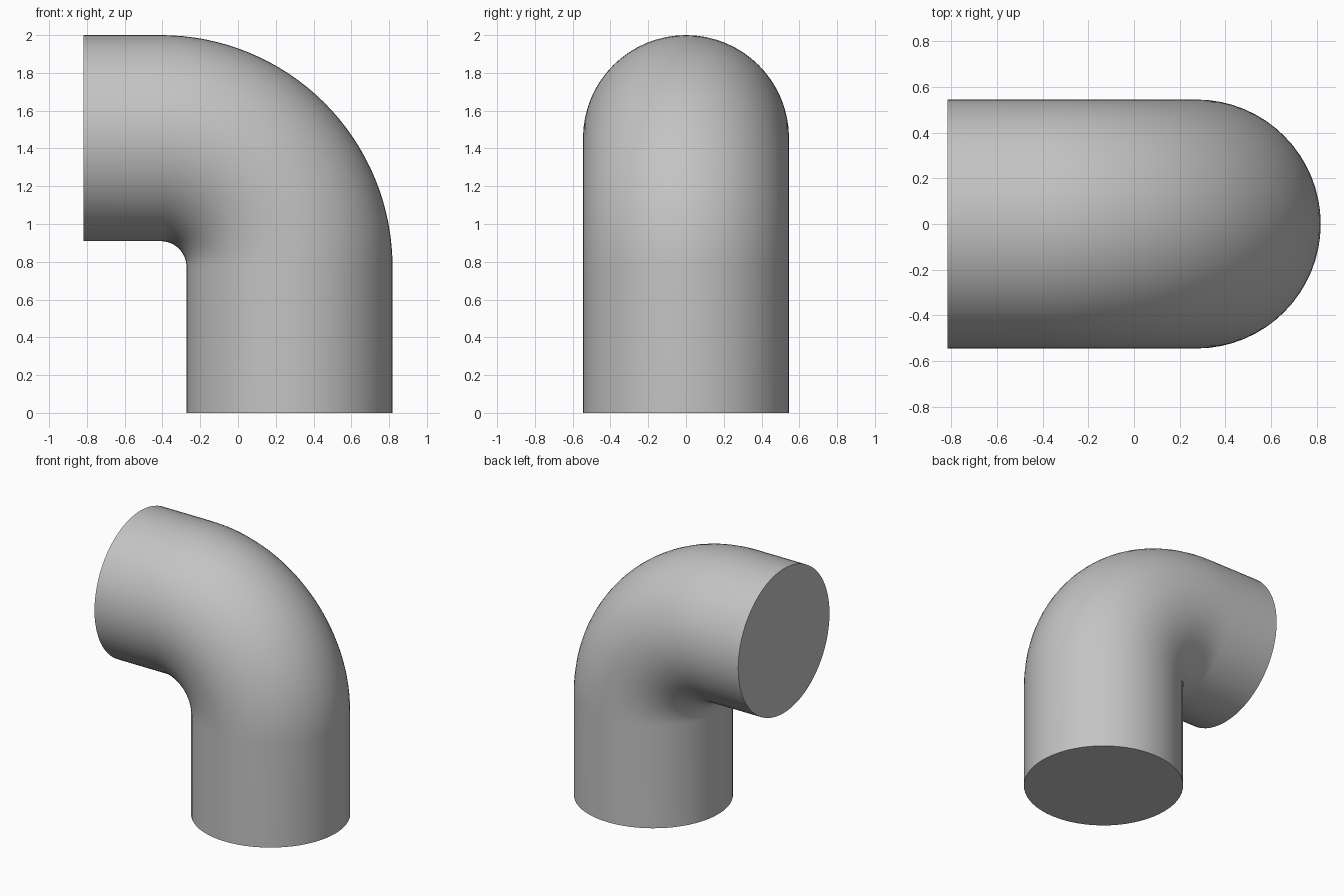
import bpy, bmesh, math
from mathutils import Vector

cube = bpy.data.objects.get("Cube")
if cube:
    bpy.data.objects.remove(cube, do_unlink=True)

UNIT = 1 / 11
RADIUS = 6 * UNIT          # pipe radius
BEND = 7.5 * UNIT          # centreline bend radius
LEG_X = 3 * UNIT           # axis of the upright leg
ARM_Z = 16 * UNIT          # axis of the level arm
ARM_END = -9 * UNIT
SIDES, STEPS = 64, 32

grey = bpy.data.materials.new("plain grey")
grey.use_nodes = True
colour = (0.55, 0.55, 0.55, 1)
grey.diffuse_color = colour
grey.node_tree.nodes["Principled BSDF"].inputs["Base Color"].default_value = colour

# Centreline stations: position and bend angle of each ring
centre = Vector((LEG_X - BEND, 0, ARM_Z - BEND))
stations = [(Vector((LEG_X, 0, 0)), 0)]
for i in range(STEPS + 1):
    a = math.pi / 2 * i / STEPS
    stations.append((centre + BEND * Vector((math.cos(a), 0, math.sin(a))), a))
stations.append((Vector((ARM_END, 0, ARM_Z)), math.pi / 2))

# Sweep a circle through the stations, then cap both ends
bm = bmesh.new()
rings = []
for point, a in stations:
    outward = Vector((math.cos(a), 0, math.sin(a)))
    ring = []
    for j in range(SIDES):
        t = math.tau * j / SIDES
        offset = outward * math.cos(t) + Vector((0, math.sin(t), 0))
        ring.append(bm.verts.new(point + RADIUS * offset))
    rings.append(ring)
for low, high in zip(rings, rings[1:]):
    for j in range(SIDES):
        k = (j + 1) % SIDES
        bm.faces.new((low[j], low[k], high[k], high[j]))
bm.faces.new(rings[0][::-1])
bm.faces.new(rings[-1])
bmesh.ops.recalc_face_normals(bm, faces=bm.faces)

mesh = bpy.data.meshes.new("pipe_elbow")
bm.to_mesh(mesh)
bm.free()
mesh.materials.append(grey)
elbow = bpy.data.objects.new("pipe_elbow", mesh)
bpy.context.collection.objects.link(elbow)

# Smooth walls with crisp end caps
bpy.ops.object.select_all(action="DESELECT")
elbow.select_set(True)
bpy.context.view_layer.objects.active = elbow
bpy.ops.object.shade_smooth_by_angle(angle=math.radians(40))
